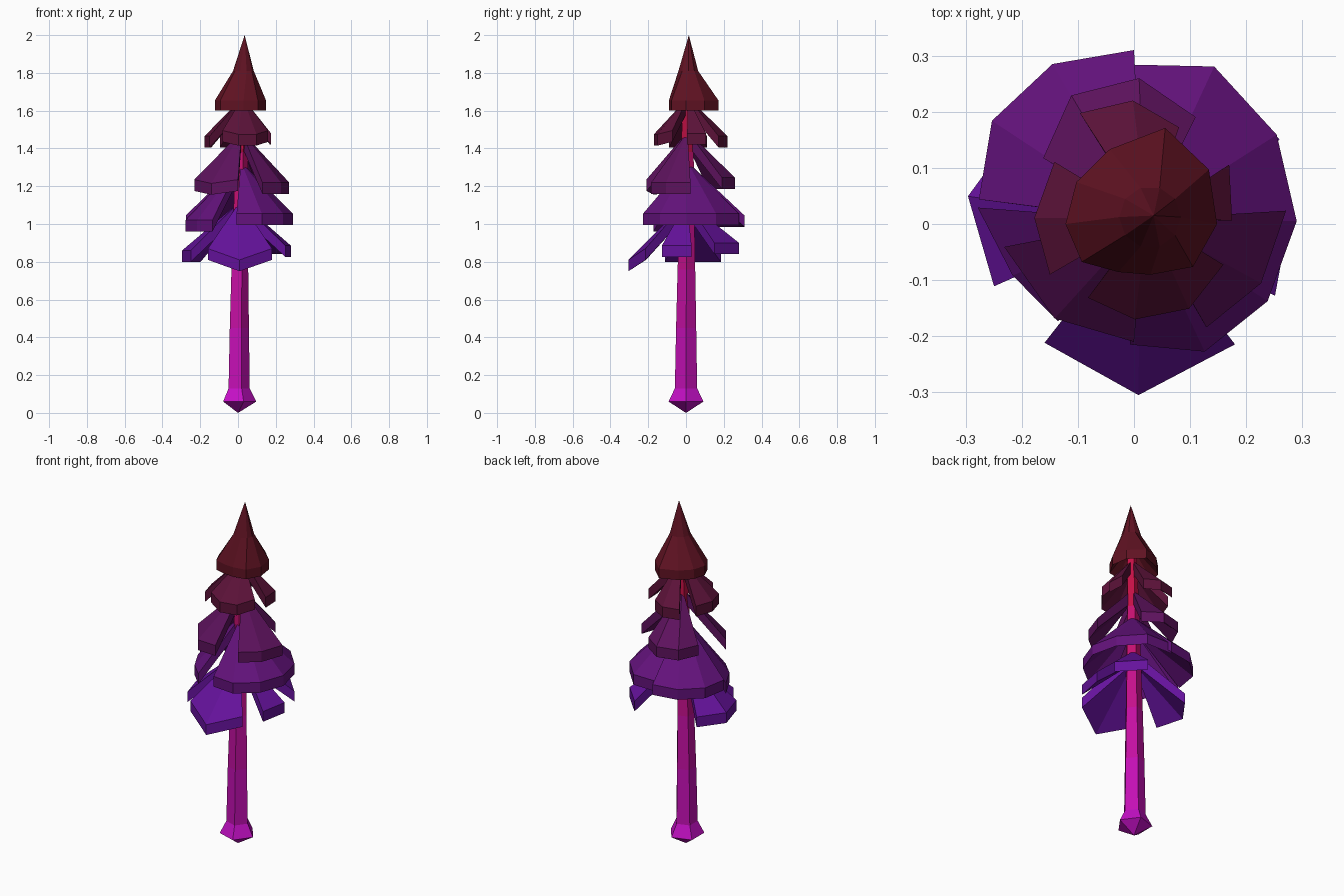
import bpy, bmesh
from math import sin, cos, radians
from mathutils import Vector

if "Cube" in bpy.data.objects:
    bpy.data.objects.remove(bpy.data.objects["Cube"])


def material(name, rgb):
    m = bpy.data.materials.new(name)
    m.diffuse_color = (*rgb, 1)
    m.use_nodes = True
    m.node_tree.nodes["Principled BSDF"].inputs["Base Color"].default_value = m.diffuse_color
    return m


def finish(name, bm, mats):
    bmesh.ops.recalc_face_normals(bm, faces=bm.faces)
    me = bpy.data.meshes.new(name)
    bm.to_mesh(me)
    bm.free()
    for m in mats:
        me.materials.append(m)
    ob = bpy.data.objects.new(name, me)
    bpy.context.collection.objects.link(ob)


def lean(z):
    # the tree axis bends slightly toward its tip
    return Vector((0.00875 * z * z, 0.00375 * z * z, z))


def polar(deg, r, z):
    return Vector((r * cos(radians(deg)), r * sin(radians(deg)), z))


def ring(bm, pts):
    return [bm.verts.new(p) for p in pts]


# trunk: five-sided, flared foot with a pointed base, colour bands going up
def trunk():
    bm = bmesh.new()
    profile = [(0.06, 0.097), (0.13, 0.062)]
    profile += [(0.45 + 0.31 * k, 0.056 - 0.007 * k) for k in range(5)]
    rings = [ring(bm, [polar(72 * i, r, 0) + lean(z) for i in range(5)])
             for z, r in profile]
    tip = bm.verts.new((0, 0, 0))
    end = bm.verts.new(lean(1.85))
    for i in range(5):
        j = (i + 1) % 5
        bm.faces.new((tip, rings[0][j], rings[0][i]))
        for k in range(len(rings) - 1):
            f = bm.faces.new((rings[k][i], rings[k][j], rings[k + 1][j], rings[k + 1][i]))
            f.material_index = k
        bm.faces.new((rings[-1][i], rings[-1][j], end)).material_index = 5
    finish("trunk", bm, [material(f"trunk_band_{k}", (0.55, 0.005, 0.56 - 0.1 * k))
                         for k in range(6)])


# foliage fan: folded slab hanging from the trunk; the rim starts at an angle and
# turns by a fixed step per radius, its inner points may droop lower
def fan(name, mat, z_apex, z_rim, start, step, radii, droop=0.0, thick=0.06):
    bm = bmesh.new()
    last = len(radii) - 1
    rim = [polar(start + i * step, r, z_rim - (droop if 0 < i < last else 0))
           for i, r in enumerate(radii)]
    top = ring(bm, rim)
    low = ring(bm, [p - Vector((0, 0, thick)) for p in rim])
    a = bm.verts.new(lean(z_apex))
    b = bm.verts.new(lean(z_apex - thick * 1.2))
    for i in range(last):
        bm.faces.new((a, top[i], top[i + 1]))
        bm.faces.new((top[i], low[i], low[i + 1], top[i + 1]))
        bm.faces.new((b, low[i + 1], low[i]))
    bm.faces.new((a, b, low[0], top[0]))
    bm.faces.new((a, top[-1], low[-1], b))
    finish(name, bm, [mat])


# crown: pointed cap with a kinked slope and a thick uneven rim
def crown(radii, z_rim, mat):
    bm = bmesh.new()
    n = len(radii)
    rim = [polar(360 / n * i, r, z_rim) for i, r in enumerate(radii)]
    mid = ring(bm, [polar(360 / n * i, 0.055, 0) + lean(1.81) for i in range(n)])
    top = ring(bm, rim)
    low = ring(bm, [p - Vector((0, 0, 0.055)) for p in rim])
    tip = bm.verts.new((0.035, 0.015, 2))
    under = bm.verts.new(lean(1.76))
    for i in range(n):
        j = (i + 1) % n
        bm.faces.new((tip, mid[i], mid[j]))
        bm.faces.new((mid[i], top[i], top[j], mid[j]))
        bm.faces.new((top[i], low[i], low[j], top[j]))
        bm.faces.new((low[i], under, low[j]))
    finish("crown", bm, [mat])


trunk()

# lowest tier: four separate drooping fans
m = material("foliage_1", (0.13, 0.006, 0.33))
fan("tier_1_front", m, 1.12, 0.87, -127, 38.5, (.265, .305, .28), droop=0.06)
fan("tier_1_right", m, 1.12, 0.885, -27, 33, (.282, .282))
fan("tier_1_back", m, 1.12, 0.90, 30, 34, (.30, .312))
fan("tier_1_left", m, 1.12, 0.86, 137, 33.5, (.27, .30, .273))

# second tier: the widest skirt
m = material("foliage_2", (0.125, 0.006, 0.20))
fan("tier_2_right", m, 1.33, 1.055, -92, 31, (.215, .26, .275, .29, .30, .315, .285))
fan("tier_2_back", m, 1.33, 1.045, 90, 27, (.31, .32, .313, .28))
fan("tier_2_left", m, 1.33, 1.02, 174, 29, (.28, .235, .22))

# third tier
m = material("foliage_3", (0.11, 0.006, 0.11))
fan("tier_3_right", m, 1.49, 1.22, -55, 30, (.225, .25, .272))
fan("tier_3_back", m, 1.49, 1.245, 60, 28, (.22, .26, .255, .20))
fan("tier_3_left", m, 1.49, 1.235, 190, 40, (.235, .22, .21), droop=0.02)

# fourth tier
m = material("foliage_4", (0.105, 0.006, 0.04))
fan("tier_4_front", m, 1.67, 1.495, 238, 32.5, (.155, .17, .18, .175), droop=0.02)
fan("tier_4_right", m, 1.67, 1.48, 2, 30, (.175, .20))
fan("tier_4_back", m, 1.67, 1.465, 65, 25.5, (.19, .22, .22))
fan("tier_4_left", m, 1.67, 1.465, 142, 34.5, (.18, .178, .175))

crown((.148, .165, .18, .14, .127, .122, .115, .09, .095, .13), 1.655,
      material("crown_foliage", (0.115, 0.006, 0.016)))
